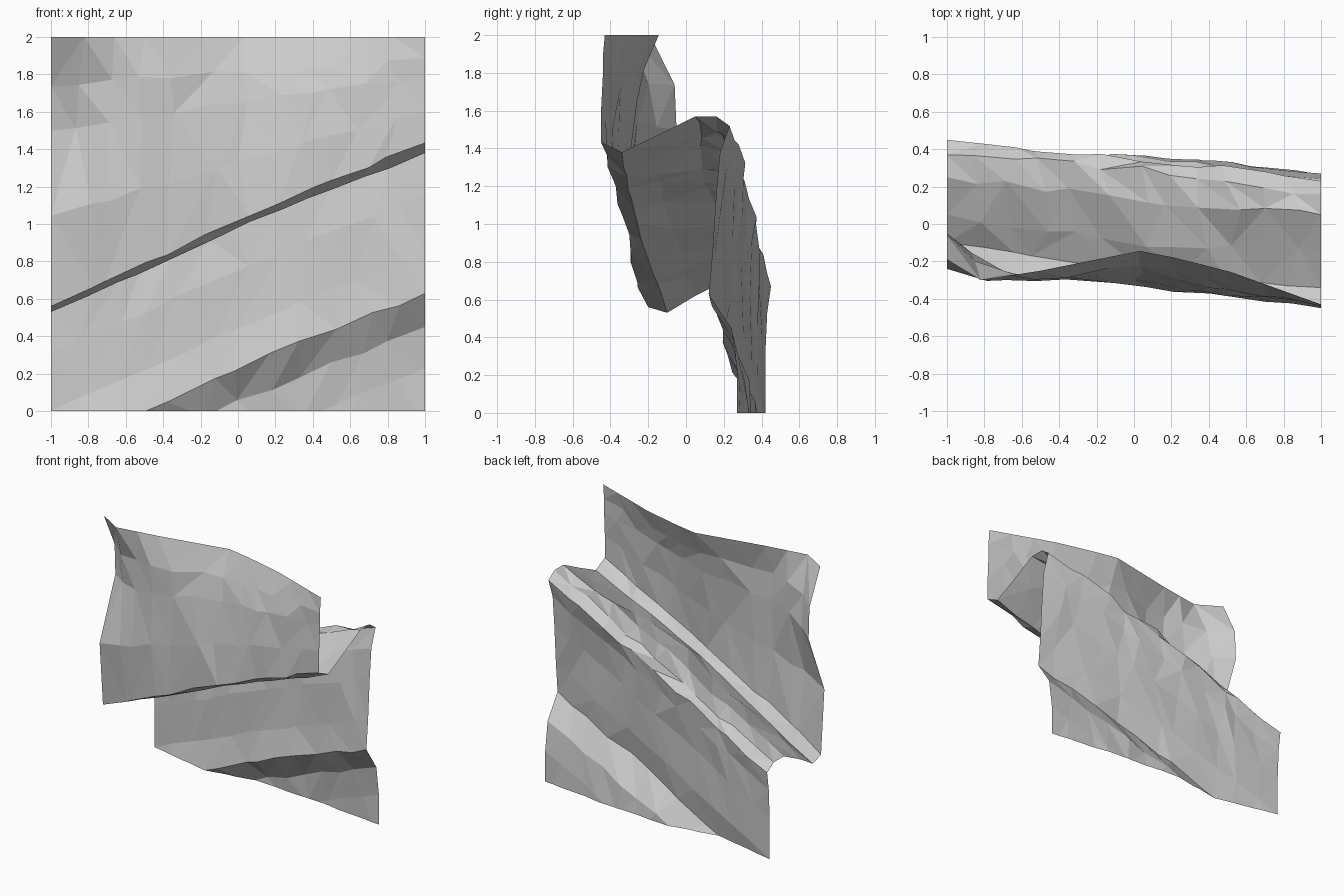
import bpy, bmesh, random
from mathutils import Vector

if "Cube" in bpy.data.objects:
    bpy.data.objects.remove(bpy.data.objects["Cube"])

random.seed(4)


def interp(x, xs, ys):
    for i in range(len(xs) - 1):
        if x <= xs[i + 1]:
            f = (x - xs[i]) / (xs[i + 1] - xs[i])
            return ys[i] + f * (ys[i + 1] - ys[i])
    return ys[-1]


def lip_z(x):
    return interp(x, (-1, -0.5, 0, 0.4, 1), (0.53, 0.75, 0.98, 1.14, 1.38))


# Lower wall and overhang: height relative to the slanted lip, y at x = -1, 0, 1, roughness
LOWER = [
    (-1.50, (0.50, 0.40, 0.27), 0.01),
    (-1.15, (0.48, 0.38, 0.27), 0.01),
    (-0.93, (0.46, 0.37, 0.24), 0.012),
    (-0.75, (0.38, 0.25, 0.12), 0.015),
    (-0.53, (0.42, 0.28, 0.14), 0.01),
    (-0.22, (0.42, 0.30, 0.16), 0.01),
    (0.00, (0.43, 0.32, 0.18), 0.015),
    (0.14, (0.45, 0.355, 0.23), 0.02),
    (0.19, (0.37, 0.29, 0.16), 0.025),
    (0.19, (0.25, 0.13, 0.05), 0.02),
    (0.09, (0.05, -0.10, -0.15), 0.02),
    (0.00, (-0.10, -0.26, -0.34), 0.008),
]
# Upper wall: fraction from lip to top, y at each station
STATIONS = (-1, -0.82, -0.5, 0.05, 0.5, 1)
UPPER = [
    (0.04, (-0.20, -0.26, -0.28, -0.33, -0.39, -0.45)),
    (0.35, (-0.24, -0.30, -0.30, -0.31, -0.38, -0.45)),
    (0.66, (-0.05, -0.20, -0.31, -0.27, -0.35, -0.44)),
    (0.82, (-0.06, -0.23, -0.30, -0.21, -0.31, -0.44)),
    (1.00, (-0.19, -0.30, -0.25, -0.14, -0.25, -0.43)),
]

COLS = [-1, -0.82, -0.66, -0.5, -0.33, -0.16, 0.03, 0.2, 0.36, 0.52, 0.68, 0.84, 1]


def jitter(a):
    return random.uniform(-a, a)


bm = bmesh.new()
rows = []
for t, ys, rough in LOWER:
    row = []
    for x in COLS:
        inner = abs(x) < 1
        px = x + (jitter(0.05) if inner else 0)
        k = rough if inner else 0
        row.append(bm.verts.new((px, interp(px, (-1, 0, 1), ys) + jitter(k),
                                 lip_z(px) + t + jitter(k))))
    rows.append(row)
for f, ys in UPPER:
    row = []
    for x in COLS:
        inner = abs(x) < 1
        px = x + (jitter(0.05) if inner and f < 1 else 0)
        k = 0.012 if inner and f < 1 else 0
        z0 = lip_z(px) + (0.03 * px if f < 0.1 else 0)
        row.append(bm.verts.new((px, interp(px, STATIONS, ys) + jitter(k),
                                 z0 + f * (2 - z0) + jitter(k))))
    rows.append(row)

# Irregular triangles between neighbouring rows
for a, b in zip(rows, rows[1:]):
    for i in range(len(COLS) - 1):
        p, q, r, s = a[i], a[i + 1], b[i + 1], b[i]
        if random.random() < 0.5:
            tris = ((p, q, r), (p, r, s))
        else:
            tris = ((p, q, s), (q, r, s))
        for tri in tris:
            bm.faces.new(tri)

# Cut the sheet flat at the ground
bmesh.ops.bisect_plane(bm, geom=bm.verts[:] + bm.edges[:] + bm.faces[:],
                       plane_co=Vector((0, 0, 0)), plane_no=Vector((0, 0, 1)),
                       clear_inner=True)
bmesh.ops.triangulate(bm, faces=bm.faces[:])

mesh = bpy.data.meshes.new("cliff_wall")
bm.to_mesh(mesh)
bm.free()
bpy.context.collection.objects.link(bpy.data.objects.new("cliff_wall", mesh))
